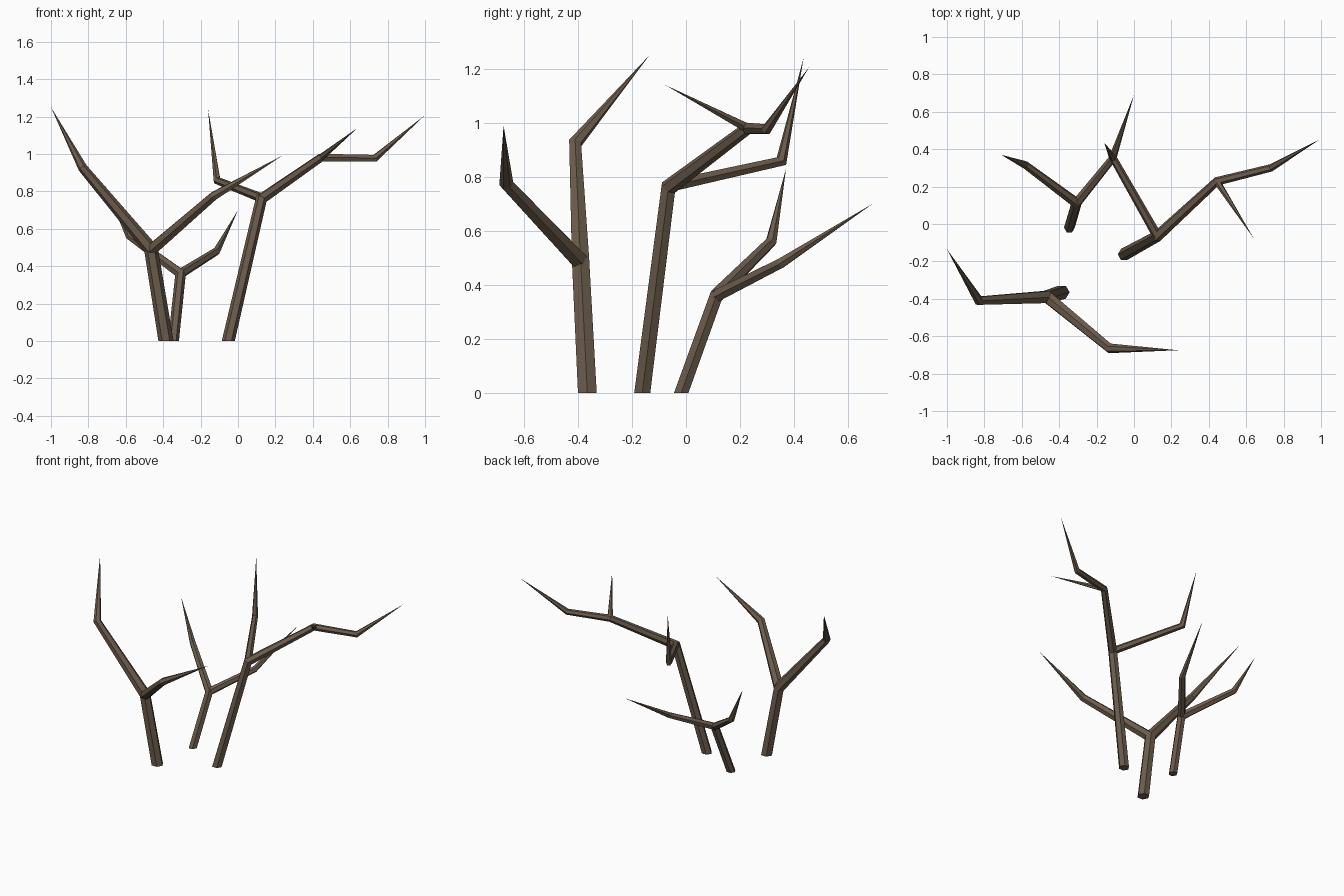
import bpy, bmesh, math
from mathutils import Vector

if "Cube" in bpy.data.objects:
    bpy.data.objects.remove(bpy.data.objects["Cube"])

bark = bpy.data.materials.new("brown bark")
bark.diffuse_color = (0.15, 0.108, 0.072, 1)
bark.use_nodes = True
bark.node_tree.nodes["Principled BSDF"].inputs["Base Color"].default_value = bark.diffuse_color
SIDES = 6


def limb(bm, path):
    """Sweep a six-sided mitred tube along (x, y, z, radius); radius 0 is a pointed tip."""
    pts = [Vector(p[:3]) for p in path]
    rad = [p[3] for p in path]
    dirs = [(b - a).normalized() for a, b in zip(pts, pts[1:])]
    d = dirs[0]
    u = Vector((1, 0, 0))
    u = (u - d * u.dot(d)).normalized()
    v = d.cross(u)
    offs = [u * math.cos(2 * math.pi * i / SIDES) + v * math.sin(2 * math.pi * i / SIDES)
            for i in range(SIDES)]
    prev = None
    for k, p in enumerate(pts):
        if k == len(pts) - 1:
            tip = bm.verts.new(p)
            for i in range(SIDES):
                bm.faces.new((prev[i], prev[(i + 1) % SIDES], tip))
            break
        if k == 0:  # ground stems are cut level, branches square
            n = Vector((0, 0, 1)) if p.z == 0 else dirs[0]
            d = dirs[0]
        else:
            d = dirs[k - 1]
            n = (d + dirs[k]).normalized()
        ring_offs = [o - d * (o.dot(n) / d.dot(n)) for o in offs]
        ring = [bm.verts.new(p + o * rad[k]) for o in ring_offs]
        if prev:
            for i in range(SIDES):
                j = (i + 1) % SIDES
                bm.faces.new((prev[i], prev[j], ring[j], ring[i]))
        else:
            bm.faces.new(ring[::-1])
        offs = [(o - dirs[k] * o.dot(dirs[k])) for o in ring_offs]
        prev = ring


def shrub(name, limbs):
    bm = bmesh.new()
    for path in limbs:
        limb(bm, path)
    bmesh.ops.recalc_face_normals(bm, faces=bm.faces)
    me = bpy.data.meshes.new(name)
    bm.to_mesh(me)
    bm.free()
    me.materials.append(bark)
    bpy.context.collection.objects.link(bpy.data.objects.new(name, me))


# Front left stem with two forks
shrub("left_stem", [
    [(-0.385, -0.365, 0, 0.04), (-0.465, -0.39, 0.49, 0.037),
     (-0.83, -0.41, 0.925, 0.025), (-1.0, -0.135, 1.25, 0)],
    [(-0.465, -0.39, 0.485, 0.035), (-0.13, -0.665, 0.775, 0.026), (0.235, -0.675, 0.99, 0)],
])

# Short rear stem with two forks
shrub("rear_stem", [
    [(-0.345, -0.018, 0, 0.029), (-0.307, 0.112, 0.36, 0.028),
     (-0.58, 0.315, 0.56, 0.021), (-0.71, 0.37, 0.83, 0)],
    [(-0.307, 0.112, 0.36, 0.026), (-0.115, 0.35, 0.48, 0.021), (0.0, 0.69, 0.70, 0)],
])

# Tall right stem with a long arm, a twig and a back branch
shrub("right_stem", [
    [(-0.052, -0.162, 0, 0.034), (0.125, -0.065, 0.76, 0.03),
     (0.443, 0.228, 0.98, 0.023), (0.732, 0.30, 0.977, 0.02), (0.997, 0.455, 1.205, 0)],
    [(0.443, 0.228, 0.98, 0.019), (0.64, -0.077, 1.14, 0)],
    [(0.125, -0.065, 0.765, 0.025), (-0.112, 0.353, 0.858, 0.02), (-0.16, 0.435, 1.24, 0)],
])
